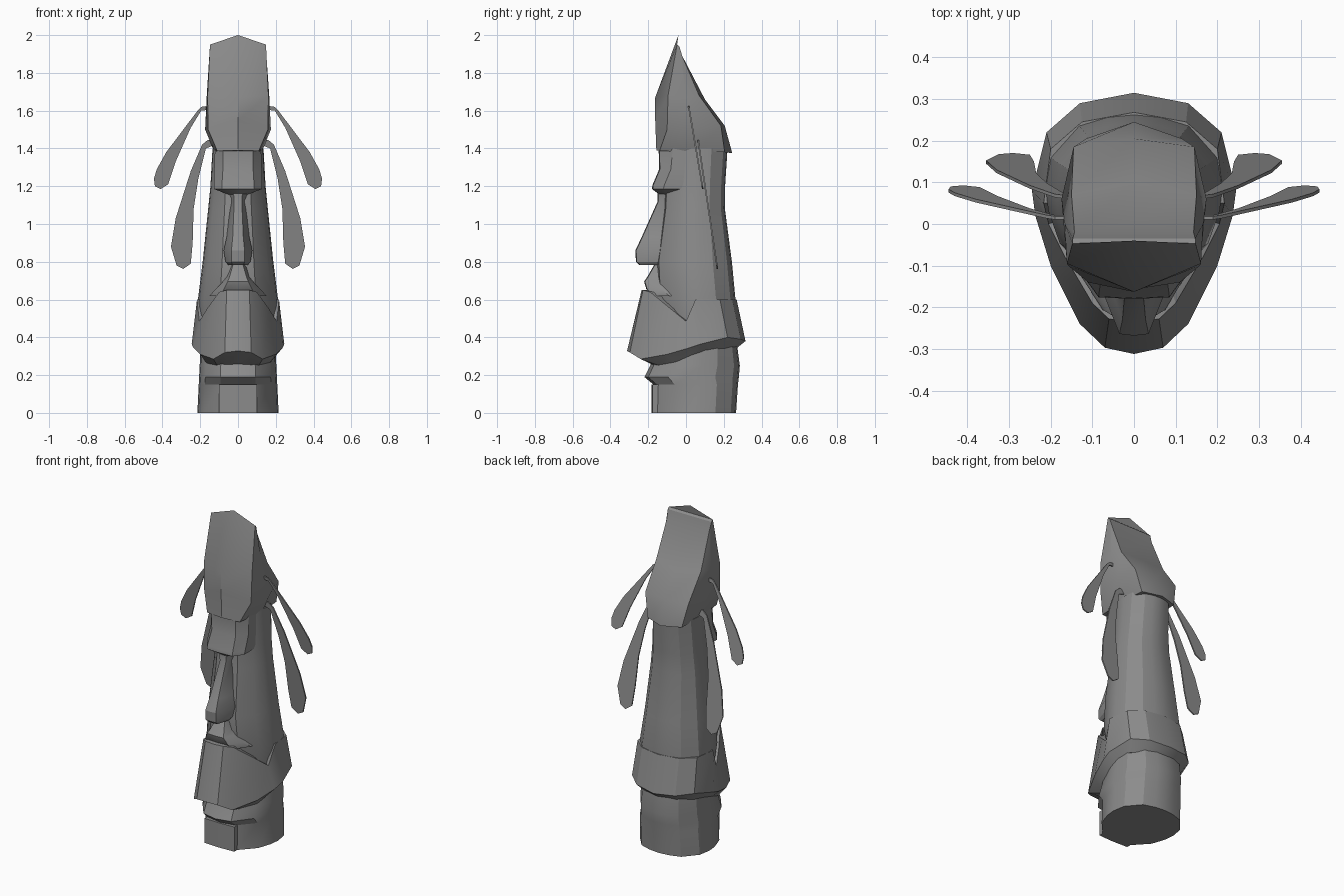
import bpy, bmesh
from math import radians

cube = bpy.data.objects.get("Cube")
if cube:
    bpy.data.objects.remove(cube)

stone = bpy.data.materials.new("grey_stone")
stone.use_nodes = True
GREY = (0.26, 0.26, 0.26, 1)
stone.diffuse_color = GREY
stone.node_tree.nodes["Principled BSDF"].inputs["Base Color"].default_value = GREY


def finish(bm, name):
    """Turn a bmesh into a named stone object with sharp creases."""
    bmesh.ops.recalc_face_normals(bm, faces=bm.faces)
    mesh = bpy.data.meshes.new(name)
    bm.to_mesh(mesh)
    bm.free()
    mesh.materials.append(stone)
    obj = bpy.data.objects.new(name, mesh)
    bpy.context.collection.objects.link(obj)
    bpy.ops.object.select_all(action='DESELECT')
    obj.select_set(True)
    bpy.context.view_layer.objects.active = obj
    bpy.ops.object.shade_smooth_by_angle(angle=radians(28))
    return obj


def loft(name, halves):
    """Skin rings; each is half a section, front centre to back centre, mirrored in x."""
    bm = bmesh.new()
    rings = []
    for half in halves:
        full = list(half) + [(-x, y, z) for x, y, z in reversed(half[1:-1])]
        rings.append([bm.verts.new(p) for p in full])
    n = len(rings[0])
    for a, b in zip(rings, rings[1:]):
        for i in range(n):
            j = (i + 1) % n
            bm.faces.new((a[i], a[j], b[j], b[i]))
    for ring in (rings[0], rings[-1]):
        for i in range(n // 2):
            quad = [ring[i], ring[i + 1], ring[n - i - 1], ring[-i]]
            bm.faces.new(list(dict.fromkeys(quad)))
    return finish(bm, name)


# Rounded section shared by neck and head: flat front, cheek crease, round back
SECTION = [(0, -1), (.45, -.92), (.84, -.5), (.97, -.12), (1, .15),
           (.94, .5), (.62, .87), (.3, .97), (0, 1)]


def section(z, half_width, front, back):
    mid, depth = (front + back) / 2, (back - front) / 2
    return [(x * half_width, mid + y * depth, z) for x, y in SECTION]


loft("neck", [section(*r) for r in (
    (0, .215, -.172, .265), (.15, .208, -.172, .275), (.19, .206, -.22, .28),
    (.25, .203, -.19, .285), (.4, .195, -.13, .265))])

loft("head", [section(*r) for r in (
    (.4, .2, -.1, .26), (.6, .212, -.15, .262), (.8, .187, -.16, .243),
    (1.08, .158, -.12, .206), (1.2, .146, -.115, .207), (1.4, .135, -.12, .22))])

# Panel below the neck overhang
loft("neck_panel", [[(0, -.182, z), (.1, -.178, z), (.1, -.1, z), (0, -.1, z)]
                    for z in (0, .15)])

# Flared jaw with raised lip and drooping mouth corners
jaw_top = [(0, -.235, .65), (.06, -.228, .65), (.1, -.19, .64), (.165, -.08, .55),
           (.205, 0, .485), (.217, .05, .6), (.2, .18, .6), (.125, .245, .6), (0, .268, .6)]
jaw_rim = [(0, -.312, .328), (.07, -.297, .32), (.13, -.24, .285), (.2, -.1, .31),
           (.237, .02, .345), (.245, .08, .365), (.21, .22, .4), (.13, .29, .39), (0, .315, .38)]
jaw_under = [(0, -.17, .25), (.06, -.165, .25), (.11, -.14, .25), (.165, -.06, .26),
             (.19, .02, .3), (.195, .08, .32), (.18, .18, .34), (.11, .24, .34), (0, .265, .34)]
jaw_inner = [(x * .75, y * .65 + .02, z) for x, y, z in jaw_top]
loft("jaw", [jaw_under, jaw_rim, jaw_top, jaw_inner])


def front_block(name, rows, back):
    """Facial feature: rows of (z, ridge half width, side half width, ridge y, side y)."""
    loft(name, [[(0, ry, z), (rw, ry + .004, z), (sw, sy, z), (sw, back, z), (0, back, z)]
                for z, rw, sw, ry, sy in rows])


front_block("upper_lip", [(.62, .09, .15, -.18, -.09), (.655, .075, .12, -.21, -.13),
                          (.695, .055, .08, -.222, -.15), (.72, .045, .06, -.205, -.14),
                          (.79, .025, .045, -.165, -.13)], -.05)
front_block("nose", [(.782, .03, .05, -.245, -.17), (.8, .035, .066, -.265, -.17),
                     (.86, .035, .076, -.268, -.16), (.93, .028, .06, -.235, -.14),
                     (1.12, .02, .038, -.15, -.1), (1.18, .025, .06, -.15, -.1)], -.05)
front_block("brow", [(1.155, .02, .05, -.14, -.1), (1.185, .085, .126, -.18, -.12),
                     (1.205, .085, .128, -.178, -.115), (1.29, .08, .126, -.142, -.08),
                     (1.4, .08, .122, -.145, -.07)], .0)

# Tall slanted hat with a prow at the front and a hollow behind the peak
loft("hat", [
    [(0, -.157, 1.39), (.11, -.14, 1.387), (.125, .05, 1.38), (.115, .205, 1.38), (0, .245, 1.375)],
    [(0, -.163, 1.55), (.158, -.1, 1.5), (.174, .06, 1.5), (.145, .185, 1.52), (0, .205, 1.52)],
    [(0, -.163, 1.67), (.161, -.095, 1.68), (.166, .0, 1.67), (.15, .07, 1.68), (0, .1, 1.66)],
    [(0, -.04, 2), (.148, -.047, 1.95), (.147, -.035, 1.94), (.143, -.02, 1.89), (0, .005, 1.8)]])


def paddle(name, outline, y_top, slope, thick=.008):
    """Thin hanging blade that leans back as it goes down."""
    top = max(z for x, z in outline)
    for side, sign in (("left", 1), ("right", -1)):
        bm = bmesh.new()
        verts = [bm.verts.new((sign * x, y_top + (top - z) * slope, z)) for x, z in outline]
        face = bm.faces.new(verts)
        back = bmesh.ops.extrude_face_region(bm, geom=[face])["geom"]
        bmesh.ops.translate(bm, vec=(0, thick, 0),
                            verts=[v for v in back if isinstance(v, bmesh.types.BMVert)])
        finish(bm, side + "_" + name)


paddle("upper_paddle", [(.15, 1.625), (.19, 1.622), (.21, 1.605), (.38, 1.38), (.43, 1.29),
                        (.445, 1.24), (.44, 1.2), (.41, 1.185), (.37, 1.21), (.33, 1.33),
                        (.25, 1.51), (.195, 1.6), (.15, 1.605)], .01, .17)
paddle("lower_paddle", [(.12, 1.445), (.16, 1.445), (.19, 1.42), (.25, 1.28), (.33, 1.03),
                        (.355, .88), (.325, .78), (.29, .762), (.25, .79), (.24, .9),
                        (.235, 1.08), (.21, 1.24), (.17, 1.4), (.12, 1.42)], .06, .15)
